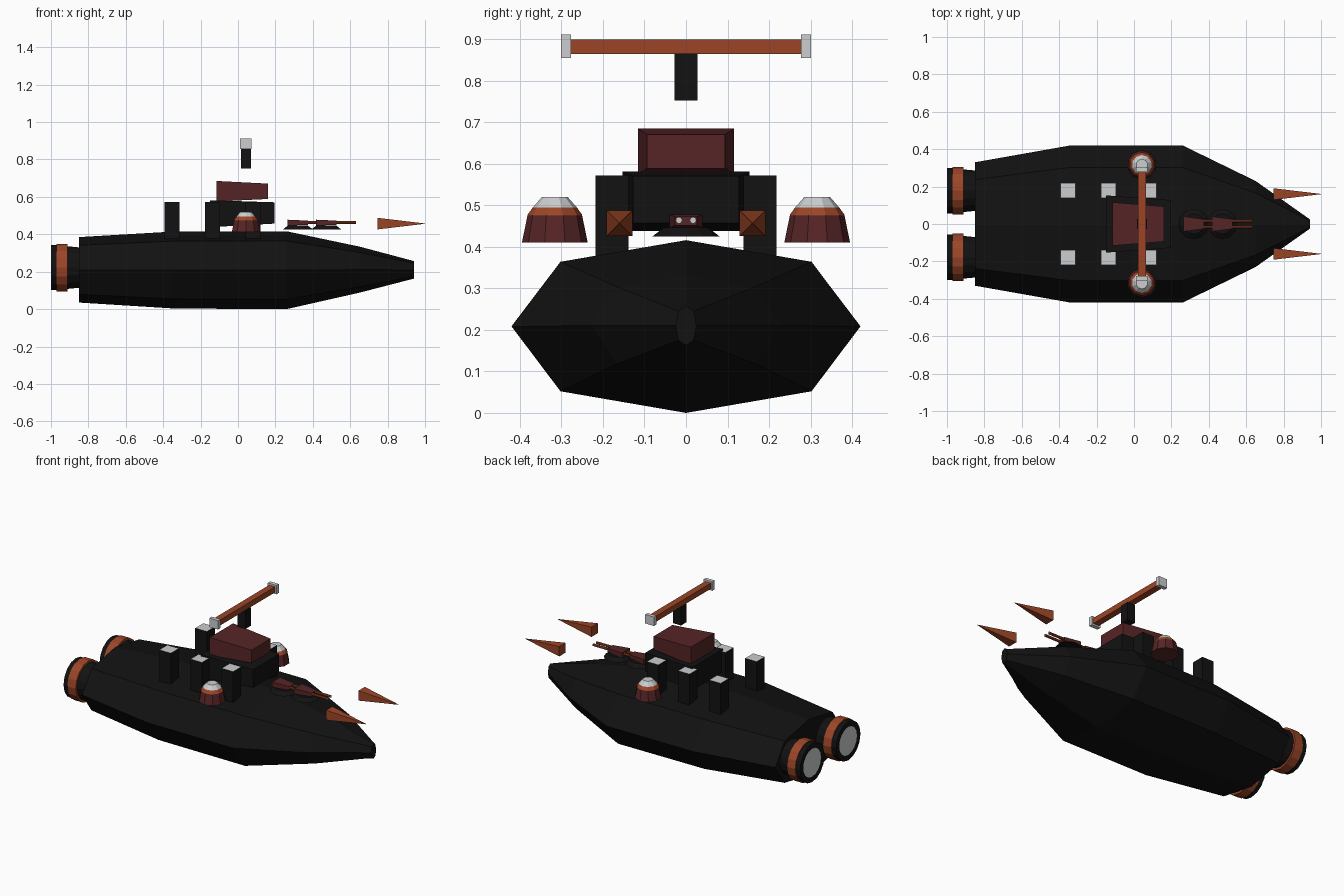
import bpy, bmesh, math
from mathutils import Matrix

if "Cube" in bpy.data.objects:
    bpy.data.objects.remove(bpy.data.objects["Cube"])


def mat(name, r, g, b):
    m = bpy.data.materials.new(name)
    m.diffuse_color = (r, g, b, 1)
    m.use_nodes = True
    m.node_tree.nodes["Principled BSDF"].inputs["Base Color"].default_value = m.diffuse_color
    return m


BLACK = mat("black", 0.006, 0.006, 0.006)
RED = mat("dark_red", 0.095, 0.018, 0.019)
ORANGE = mat("rust_orange", 0.33, 0.06, 0.02)
GREY = mat("light_grey", 0.60, 0.61, 0.62)


def loft(name, rings, mats, bands=None, start=0, end=0):
    """Skin closed rings of points; bands gives a material index per band."""
    bm = bmesh.new()
    loops = [[bm.verts.new(p) for p in ring] for ring in rings]
    n = len(loops[0])
    for i in range(len(loops) - 1):
        for j in range(n):
            k = (j + 1) % n
            f = bm.faces.new((loops[i][j], loops[i][k], loops[i + 1][k], loops[i + 1][j]))
            f.material_index = bands[i] if bands else 0
    bm.faces.new(loops[0][::-1]).material_index = start
    bm.faces.new(loops[-1]).material_index = end
    bmesh.ops.recalc_face_normals(bm, faces=bm.faces)
    me = bpy.data.meshes.new(name)
    bm.to_mesh(me)
    bm.free()
    for m in mats:
        me.materials.append(m)
    ob = bpy.data.objects.new(name, me)
    bpy.context.collection.objects.link(ob)
    return ob


def rect(x, y, z, hy, hz):
    """Rectangle across the x axis."""
    return [(x, y - hy, z - hz), (x, y + hy, z - hz), (x, y + hy, z + hz), (x, y - hy, z + hz)]


def circle(axis, along, a, b, r, n):
    """Circle around x (a, b = y, z) or around z (a, b = x, y)."""
    pts = []
    for i in range(n):
        t = 2 * math.pi * i / n
        u, v = a + r * math.sin(t), b + r * math.cos(t)
        pts.append((along, u, v) if axis == "x" else (u, v, along))
    return pts


def box(name, x0, x1, y, hy, z0, z1, m):
    z, hz = (z0 + z1) / 2, (z1 - z0) / 2
    return loft(name, [rect(x0, y, z, hy, hz), rect(x1, y, z, hy, hz)], [m])


# Hull: eight-sided sections along x
SECTION = [(0, 1), (0.72, 0.75), (1, 0), (0.72, -0.75), (0, -1), (-0.72, -0.75), (-1, 0), (-0.72, 0.75)]
STATIONS = [(-0.85, 0.33, 0.210, 0.175), (-0.34, 0.42, 0.209, 0.206), (0.26, 0.42, 0.208, 0.208),
            (0.65, 0.23, 0.211, 0.123), (0.94, 0.025, 0.210, 0.047)]
loft("hull", [[(x, w * a, zc + h * b) for a, b in SECTION] for x, w, zc, h in STATIONS], [BLACK])

# Bridge and roof, both narrowing towards the bow
loft("bridge", [rect(-0.15, 0, 0.51, 0.153, 0.072), rect(0.195, 0, 0.514, 0.128, 0.057)], [BLACK])
loft("bridge_roof", [rect(-0.115, 0, 0.63, 0.116, 0.055), rect(0.16, 0, 0.63, 0.094, 0.041)], [RED])

# Mast with crossbar and end caps
box("mast", 0.015, 0.07, 0, 0.028, 0.753, 0.866, BLACK)
box("crossbar", 0.022, 0.063, 0, 0.28, 0.865, 0.90, ORANGE)

for s, side in ((-1, "right"), (1, "left")):
    box("crossbar_cap_" + side, 0.012, 0.072, s * 0.289, 0.012, 0.855, 0.911, GREY)

    # Chimneys with grey tops
    for i, x in enumerate((-0.353, -0.137, 0.079)):
        y, h = s * 0.178, 0.04
        sq = [(x - h, y - h), (x + h, y - h), (x + h, y + h), (x - h, y + h)]
        loft(f"chimney_{side}_{i}", [[(a, b, z) for a, b in sq] for z in (0.33, 0.572)],
             [BLACK, GREY], end=1)

    # Domed side turret: red skirt, orange band, grey cap
    loft("dome_" + side,
         [circle("z", z, 0.042, s * 0.316, r, 10)
          for z, r in ((0.411, 0.079), (0.475, 0.066), (0.477, 0.066), (0.495, 0.053), (0.520, 0.031))],
         [RED, ORANGE, GREY], bands=[0, 1, 1, 2], end=2)

    # Engine: collar, orange band, nozzle rim and grey exhaust disc
    ey, ez = s * 0.178, 0.222
    loft("engine_" + side,
         [circle("x", x, ey, ez, r, 16)
          for x, r in ((-0.999, 0.088), (-1.0, 0.121), (-0.97, 0.121), (-0.97, 0.127), (-0.912, 0.127),
                       (-0.912, 0.114), (-0.84, 0.107))],
         [BLACK, ORANGE, GREY], bands=[0, 0, 1, 1, 1, 0], start=2)

    # Bow spike
    loft("bow_spike_" + side, [rect(0.745, s * 0.16, 0.457, 0.031, 0.031),
                               rect(1.0, s * 0.16, 0.457, 0.0008, 0.0008)], [ORANGE])

# Two deck guns, each with a round base, tapered housing and twin barrels
for i, x in enumerate((0.32, 0.472)):
    loft(f"gun_base_{i}", [circle("z", 0.425, x, 0, 0.081, 12), circle("z", 0.446, x, 0, 0.054, 12)], [BLACK])
    loft(f"gun_housing_{i}", [rect(x - 0.055, 0, 0.462, 0.040, 0.016),
                              rect(x + 0.055, 0, 0.462, 0.026, 0.011)], [RED])
    for s in (-1, 1):
        loft(f"gun_barrel_{i}_{'left' if s > 0 else 'right'}",
             [circle("x", x + d, s * 0.017, 0.464, 0.008, 8) for d in (0.04, 0.16)],
             [ORANGE, GREY], end=1)
